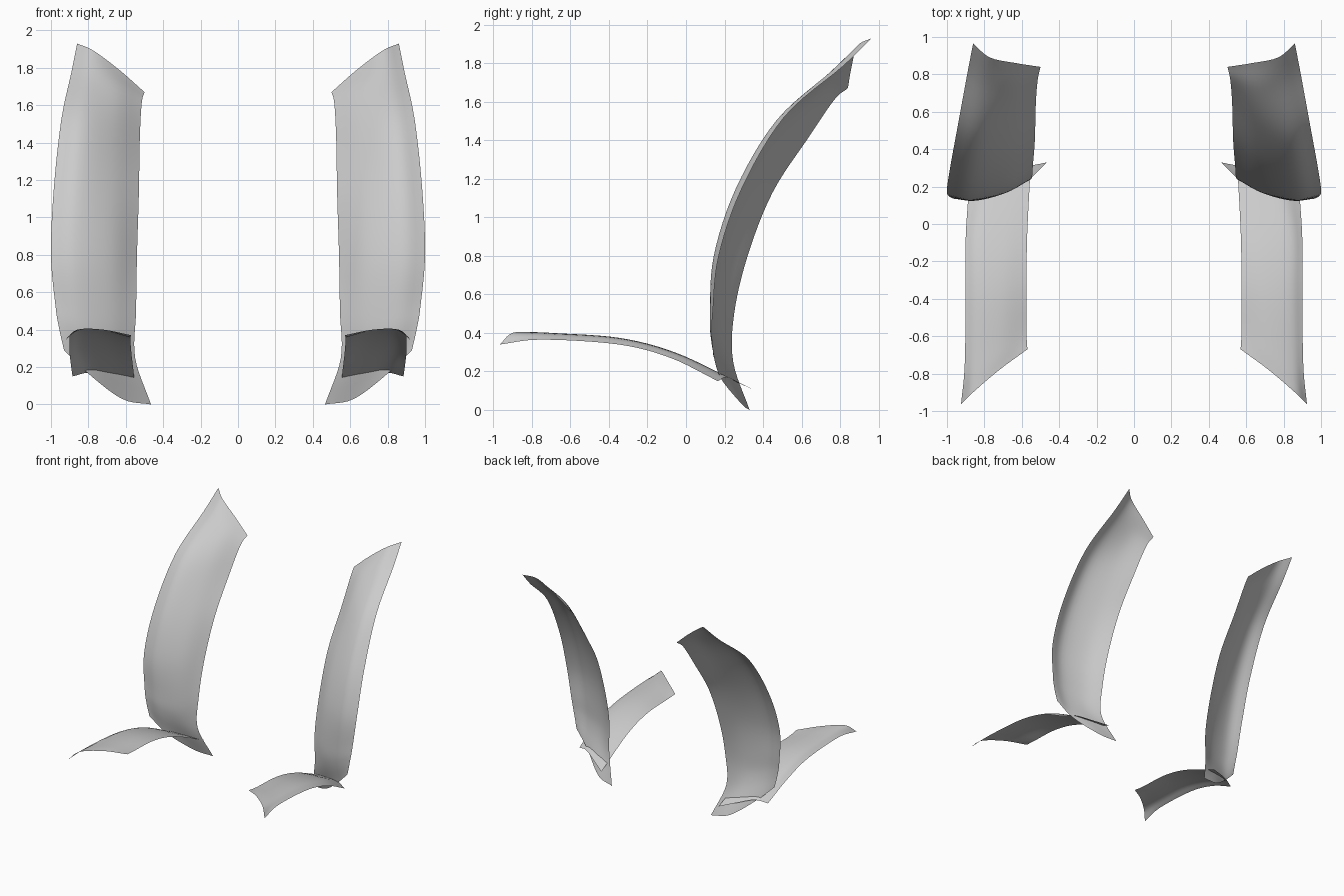
import bpy
from mathutils import Vector


def spline(pts, steps):
    """Smooth curve passing through every given point."""
    p = [Vector(q) for q in pts]
    p = [2 * p[0] - p[1]] + p + [2 * p[-1] - p[-2]]
    out = []
    for i in range(1, len(p) - 2):
        a, b, c, d = p[i - 1:i + 3]
        for k in range(steps):
            t = k / steps
            out.append(0.5 * (2 * b + (c - a) * t + (2 * a - 5 * b + 4 * c - d) * t ** 2
                              + (3 * b - a - 3 * c + d) * t ** 3))
    return out + [p[-2]]


def curved_sheet(name, sections):
    """Loft a thin open sheet through cross-sections and mirror it in x."""
    rails = [spline(r, 6) for r in zip(*sections)]
    rows = [spline(r, 5) for r in zip(*rails)]
    w = len(rows[0])
    faces = [(i * w + j, i * w + j + 1, (i + 1) * w + j + 1, (i + 1) * w + j)
             for i in range(len(rows) - 1) for j in range(w - 1)]
    mesh = bpy.data.meshes.new(name)
    mesh.from_pydata([v for r in rows for v in r], [], faces)
    mesh.polygons.foreach_set("use_smooth", [True] * len(faces))
    obj = bpy.data.objects.new(name, mesh)
    bpy.context.collection.objects.link(obj)
    mirror = obj.modifiers.new("Mirror", "MIRROR")
    mirror.use_mirror_merge = False
    return obj


# Tall swept-back blades: each section runs from outer edge to inner edge
curved_sheet("upright_blade", [
    [(.86, .965, 1.93), (.77, .89, 1.89), (.63, .86, 1.785), (.50, .84, 1.67)],
    [(.89, .81, 1.78), (.79, .75, 1.755), (.65, .72, 1.68), (.515, .77, 1.61)],
    [(.945, .51, 1.52), (.83, .47, 1.50), (.67, .53, 1.46), (.525, .64, 1.42)],
    [(.985, .29, 1.15), (.86, .26, 1.15), (.68, .33, 1.13), (.53, .45, 1.13)],
    [(1.0, .17, .80), (.87, .145, .80), (.68, .21, .80), (.54, .32, .80)],
    [(.975, .14, .52), (.85, .125, .50), (.68, .17, .48), (.545, .25, .50)],
    [(.955, .135, .40), (.83, .135, .34), (.68, .185, .28), (.55, .245, .25)],
    [(.93, .14, .29), (.80, .18, .165), (.62, .29, .03), (.465, .33, .0)],
])

# Short forward blades that pass through the foot of the tall ones
curved_sheet("forward_blade", [
    [(.925, -.965, .34), (.86, -.90, .40), (.72, -.78, .40), (.57, -.67, .37)],
    [(.905, -.75, .365), (.84, -.72, .395), (.71, -.65, .395), (.575, -.57, .36)],
    [(.90, -.35, .34), (.83, -.35, .37), (.70, -.33, .37), (.575, -.30, .345)],
    [(.90, -.08, .27), (.83, -.06, .295), (.69, -.05, .295), (.57, -.03, .275)],
    [(.885, .165, .15), (.79, .21, .17), (.67, .28, .14), (.55, .35, .105)],
])
